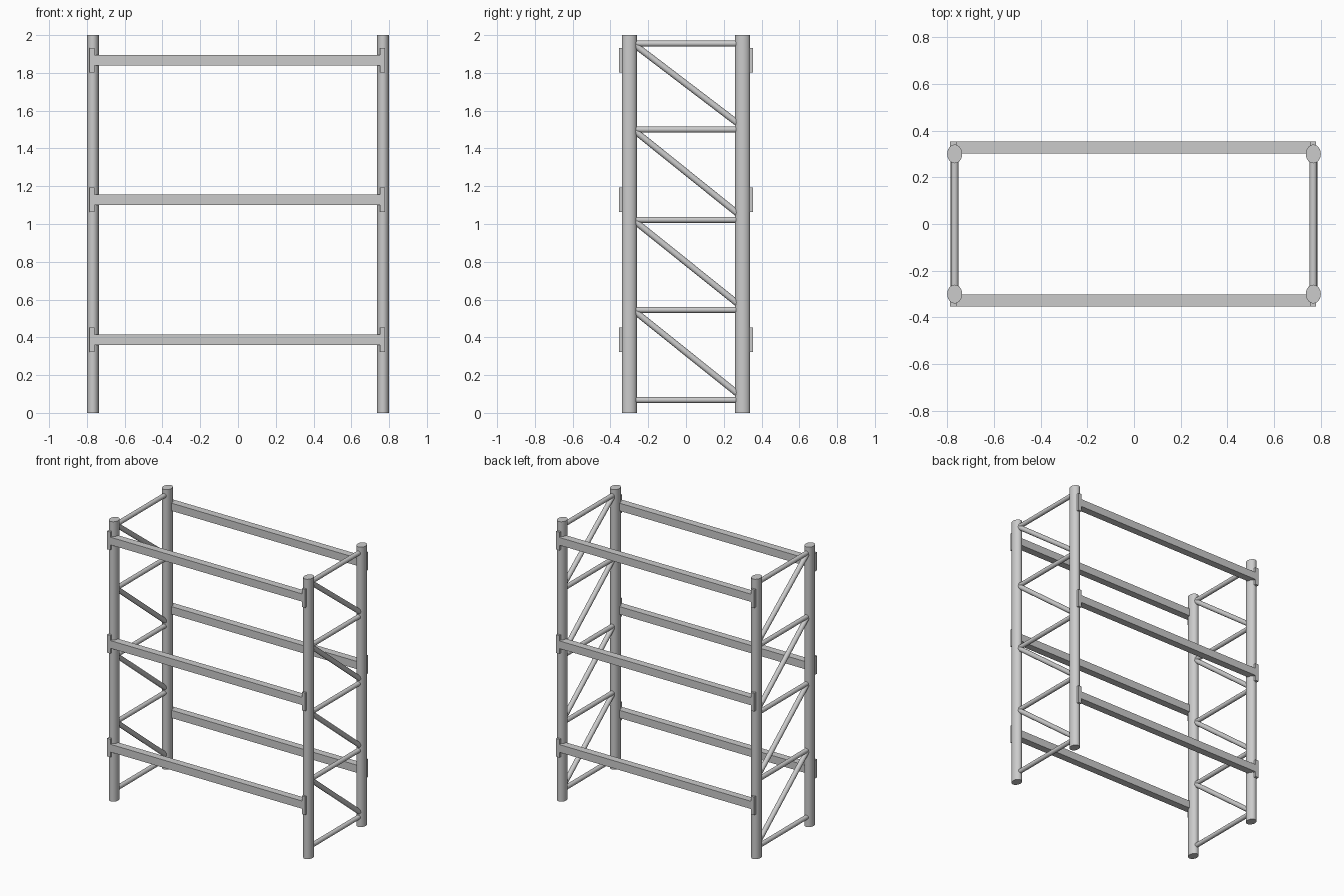
import bpy
from mathutils import Vector

if "Cube" in bpy.data.objects:
    bpy.data.objects.remove(bpy.data.objects["Cube"])


def box(name, center, size):
    bpy.ops.mesh.primitive_cube_add(size=1, location=center)
    ob = bpy.context.object
    ob.name = name
    ob.scale = size
    bpy.ops.object.transform_apply(location=False, rotation=False, scale=True)
    return ob


def rod(name, a, b, rx, ry, sides):
    a, b = Vector(a), Vector(b)
    d = b - a
    bpy.ops.mesh.primitive_cylinder_add(vertices=sides, radius=1, depth=1)
    ob = bpy.context.object
    ob.name = name
    ob.scale = (rx, ry, d.length)
    bpy.ops.object.transform_apply(location=False, rotation=False, scale=True)
    ob.rotation_euler = d.to_track_quat('Z', 'Y').to_euler()
    ob.location = (a + b) / 2
    bpy.ops.object.shade_smooth_by_angle()
    return ob


PX, PY = 0.768, 0.30
RUNGS = [0.068, 0.545, 1.022, 1.50, 1.955]
LEVELS = [0.387, 1.128, 1.867]

for side, x in (("left", -PX), ("right", PX)):
    # oval upright posts
    for face, y in (("front", -PY), ("back", PY)):
        post = rod(f"{side}_{face}_post", (x, y, 0), (x, y, 2), 0.032, 0.04, 32)
        post.rotation_euler = (0, 0, 0)
    # horizontal rungs and diagonal braces of the end frames
    for i, z in enumerate(RUNGS):
        rod(f"{side}_rung_{i}", (x, -0.275, z), (x, 0.275, z), 0.016, 0.016, 20)
    for i, (lo, hi) in enumerate(zip(RUNGS, RUNGS[1:])):
        rod(f"{side}_diagonal_{i}", (x, -0.27, hi - 0.008), (x, 0.275, lo + 0.032),
            0.017, 0.017, 20)

# shelf beams with connector plates at both ends
for face, s in (("front", -1), ("back", 1)):
    for i, z in enumerate(LEVELS):
        box(f"{face}_beam_{i}", (0, s * 0.327, z), (1.53, 0.052, 0.055))
        for side, x in (("left", -0.774), ("right", 0.766)):
            box(f"{face}_{side}_plate_{i}", (x, s * 0.334, z), (0.026, 0.04, 0.13))
